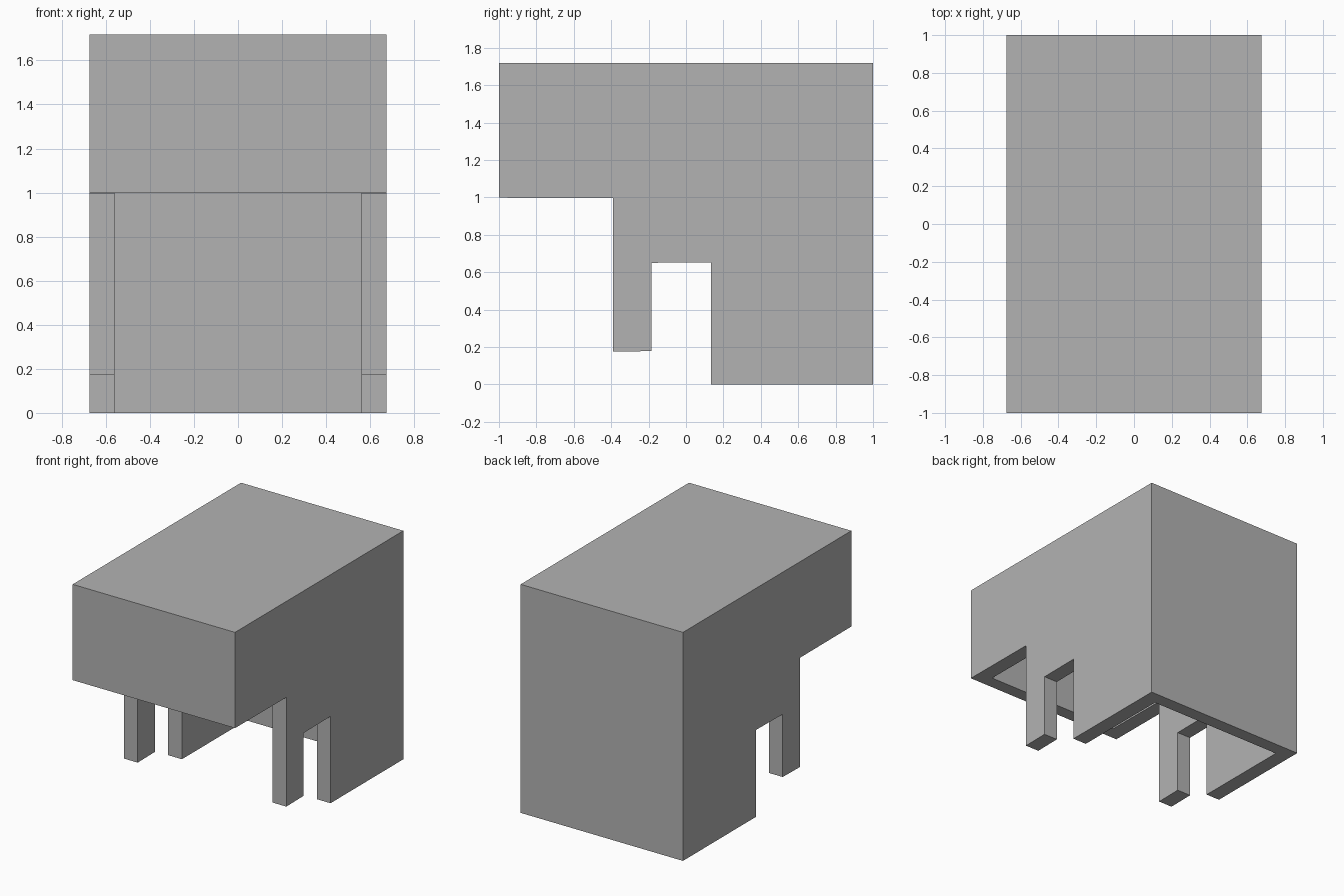
import bpy
import bmesh

cube = bpy.data.objects.get("Cube")
if cube:
    bpy.data.objects.remove(cube, do_unlink=True)

HALF_WIDTH = 0.675
SIDE_WALL = 0.114
END_WALL = 0.10
HEIGHT = 1.718

grey = bpy.data.materials.new("plain grey")
grey.use_nodes = True
colour = (0.45, 0.45, 0.45, 1)
grey.diffuse_color = colour
grey.node_tree.nodes["Principled BSDF"].inputs["Base Color"].default_value = colour


def extruded_profile(name, points, half_width):
    """Solid made by extruding a (y, z) outline across x."""
    bm = bmesh.new()
    face = bm.faces.new([bm.verts.new((-half_width, y, z)) for y, z in points])
    moved = bmesh.ops.extrude_face_region(bm, geom=[face])["geom"]
    verts = [v for v in moved if isinstance(v, bmesh.types.BMVert)]
    bmesh.ops.translate(bm, verts=verts, vec=(2 * half_width, 0, 0))
    bmesh.ops.recalc_face_normals(bm, faces=bm.faces)
    mesh = bpy.data.meshes.new(name)
    bm.to_mesh(mesh)
    bm.free()
    mesh.materials.append(grey)
    obj = bpy.data.objects.new(name, mesh)
    bpy.context.collection.objects.link(obj)
    return obj


# Housing outline: overhanging front, short front legs, notch, full-height back
housing = extruded_profile("housing", [
    (-1, HEIGHT), (-1, 0.998), (-0.39, 0.996),
    (-0.39, 0.175), (-0.185, 0.178),
    (-0.185, 0.65), (0.135, 0.653),
    (0.135, 0), (1, 0), (1, HEIGHT),
], HALF_WIDTH)

# Open-bottomed hollow inside the walls
inner = 1 - END_WALL
ceiling = HEIGHT - END_WALL
cavity = extruded_profile("cavity_cutter", [
    (-inner, ceiling), (-inner, -0.5), (inner, -0.5), (inner, ceiling),
], HALF_WIDTH - SIDE_WALL)

cut = housing.modifiers.new("hollow", "BOOLEAN")
cut.operation = "DIFFERENCE"
cut.solver = "EXACT"
cut.object = cavity

# Bake the cut and drop the helper
bpy.context.view_layer.update()
evaluated = housing.evaluated_get(bpy.context.evaluated_depsgraph_get())
baked = bpy.data.meshes.new_from_object(evaluated)
housing.modifiers.clear()
housing.data = baked
bpy.data.objects.remove(cavity, do_unlink=True)
